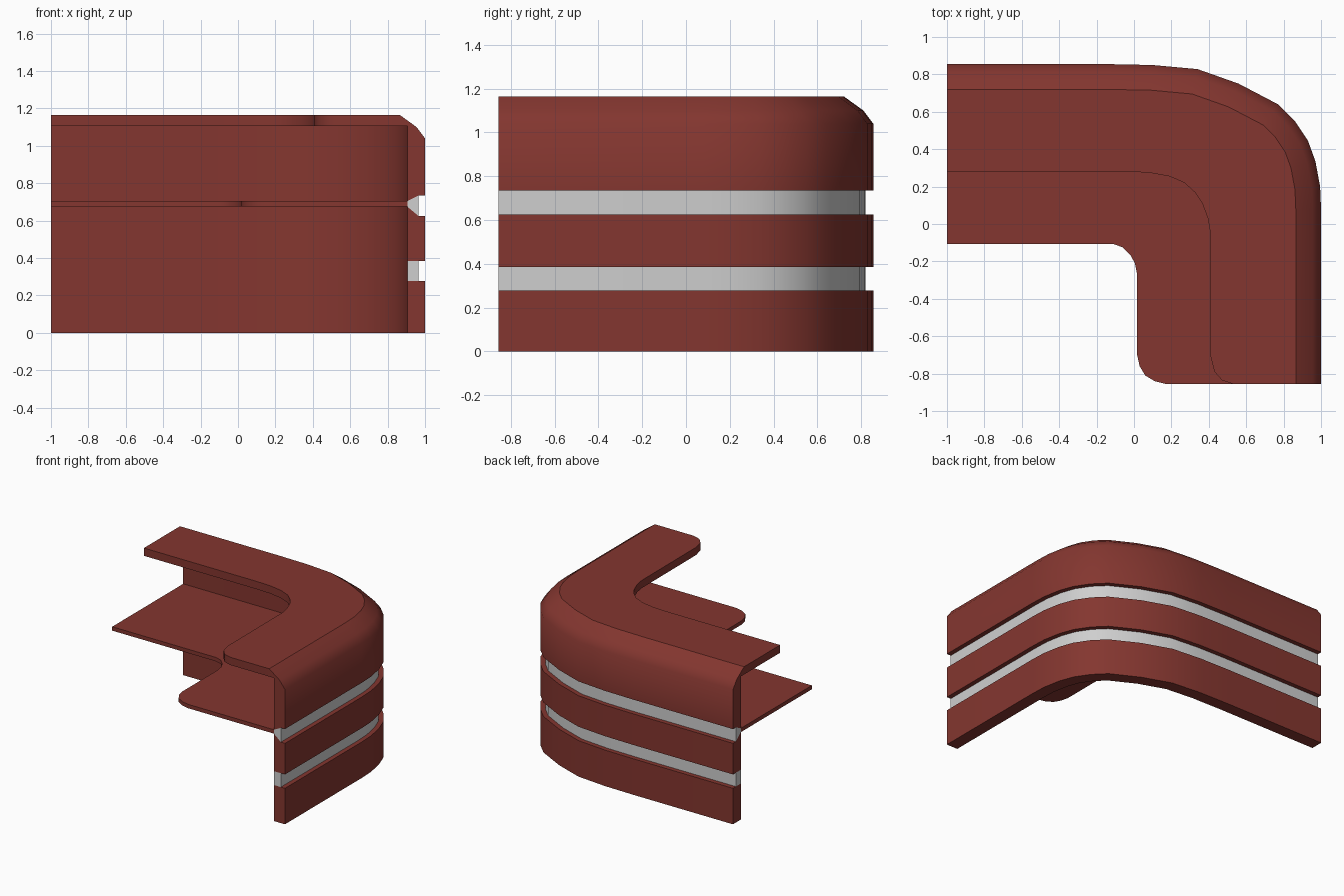
import bpy, bmesh, math
from mathutils import Vector

if "Cube" in bpy.data.objects:
    bpy.data.objects.remove(bpy.data.objects["Cube"])


def material(name, rgb):
    m = bpy.data.materials.new(name)
    m.diffuse_color = (*rgb, 1)
    m.use_nodes = True
    m.node_tree.nodes["Principled BSDF"].inputs["Base Color"].default_value = m.diffuse_color
    return m


RED = material("brick_red", (0.23, 0.037, 0.029))
GRAY = material("light_gray", (0.62, 0.62, 0.62))

# Outer footprint, from the left end round the back corner to the front
PATH = [(-1, .855), (-.15, .855), (.1, .85), (.34, .828), (.56, .75), (.77, .64),
        (.86, .55), (.93, .445), (.97, .335), (.995, .2), (1, .08), (1, -.855)]


def inset(path, d):
    """Offset an open path to the right of its direction, with mitred joints."""
    pts = [Vector(p) for p in path]
    dirs = [(b - a).normalized() for a, b in zip(pts, pts[1:])]
    norms = [Vector((t.y, -t.x)) for t in dirs]
    out = []
    for i, p in enumerate(pts):
        n0, n1 = norms[max(i - 1, 0)], norms[min(i, len(norms) - 1)]
        m = (n0 + n1).normalized()
        out.append(p + m * (d / m.dot(n1)))
    return out


def finish(bm, name):
    me = bpy.data.meshes.new(name)
    bm.to_mesh(me)
    bm.free()
    ob = bpy.data.objects.new(name, me)
    bpy.context.collection.objects.link(ob)
    me.materials.append(RED)
    me.materials.append(GRAY)
    bpy.ops.object.select_all(action='DESELECT')
    ob.select_set(True)
    bpy.context.view_layer.objects.active = ob
    bpy.ops.object.shade_smooth_by_angle(angle=math.radians(40))
    return ob


def slab(name, depth, inner, z0, z1):
    """Flat top from the wall (inset by depth) to an inner edge; open where it meets the wall."""
    bm = bmesh.new()
    outer = inset(PATH, depth)
    outline = [tuple(p) for p in outer] + inner
    lo = [bm.verts.new((x, y, z0)) for x, y in outline]
    hi = [bm.verts.new((x, y, z1)) for x, y in outline]
    bm.faces.new(lo)
    bm.faces.new(hi[::-1])
    n = len(outline)
    for i in range(len(outer) - 1, n):
        j = (i + 1) % n
        bm.faces.new((lo[i], hi[i], hi[j], lo[j]))
    return finish(bm, name)


# Curved wall: section as (distance inwards, height), with two grooves
PROFILE = [(0, 0), (0, .278), (.035, .278), (.035, .385), (0, .385), (0, .625),
           (.035, .625), (.035, .735), (0, .735), (0, 1.04), (.045, 1.1), (.135, 1.165),
           (.135, 1.105), (.095, 1.105), (.095, .705), (.095, .675), (.095, .385),
           (.095, .278), (.095, 0)]
STRIPES = (2, 6)       # section edges at the bottom of the grooves
OPEN = (11, 14)        # section edges where the tops join
CAPS = [((0, 1, 2, 17, 18), 0), ((2, 3, 16, 17), 1), ((3, 4, 5, 6, 15, 16), 0),
        ((6, 7, 14, 15), 1), (tuple(range(7, 15)), 0)]

bm = bmesh.new()
rows = [[bm.verts.new((p.x, p.y, z)) for p in inset(PATH, d)] for d, z in PROFILE]
for i, row in enumerate(rows):
    if i in OPEN:
        continue
    nxt = rows[(i + 1) % len(rows)]
    for k in range(len(PATH) - 1):
        f = bm.faces.new((row[k], nxt[k], nxt[k + 1], row[k + 1]))
        f.material_index = int(i in STRIPES)
for ids, mat in CAPS:
    bm.faces.new([rows[i][0] for i in reversed(ids)]).material_index = mat
    bm.faces.new([rows[i][-1] for i in ids]).material_index = mat
finish(bm, "curved_wall")

# Raised counter top
slab("counter_top", .135,
     [(.53, -.855), (.47, -.835), (.43, -.79), (.41, -.71), (.407, -.04), (.395, .03),
      (.365, .11), (.325, .17), (.27, .22), (.19, .255), (.08, .275), (-.05, .28), (-1, .28)],
     1.105, 1.165)

# Lower desk
slab("desk_top", .095,
     [(.17, -.855), (.11, -.84), (.06, -.81), (.03, -.76), (.017, -.7), (.017, -.27),
      (.005, -.21), (-.02, -.165), (-.06, -.125), (-.11, -.107), (-1, -.107)],
     .675, .705)
